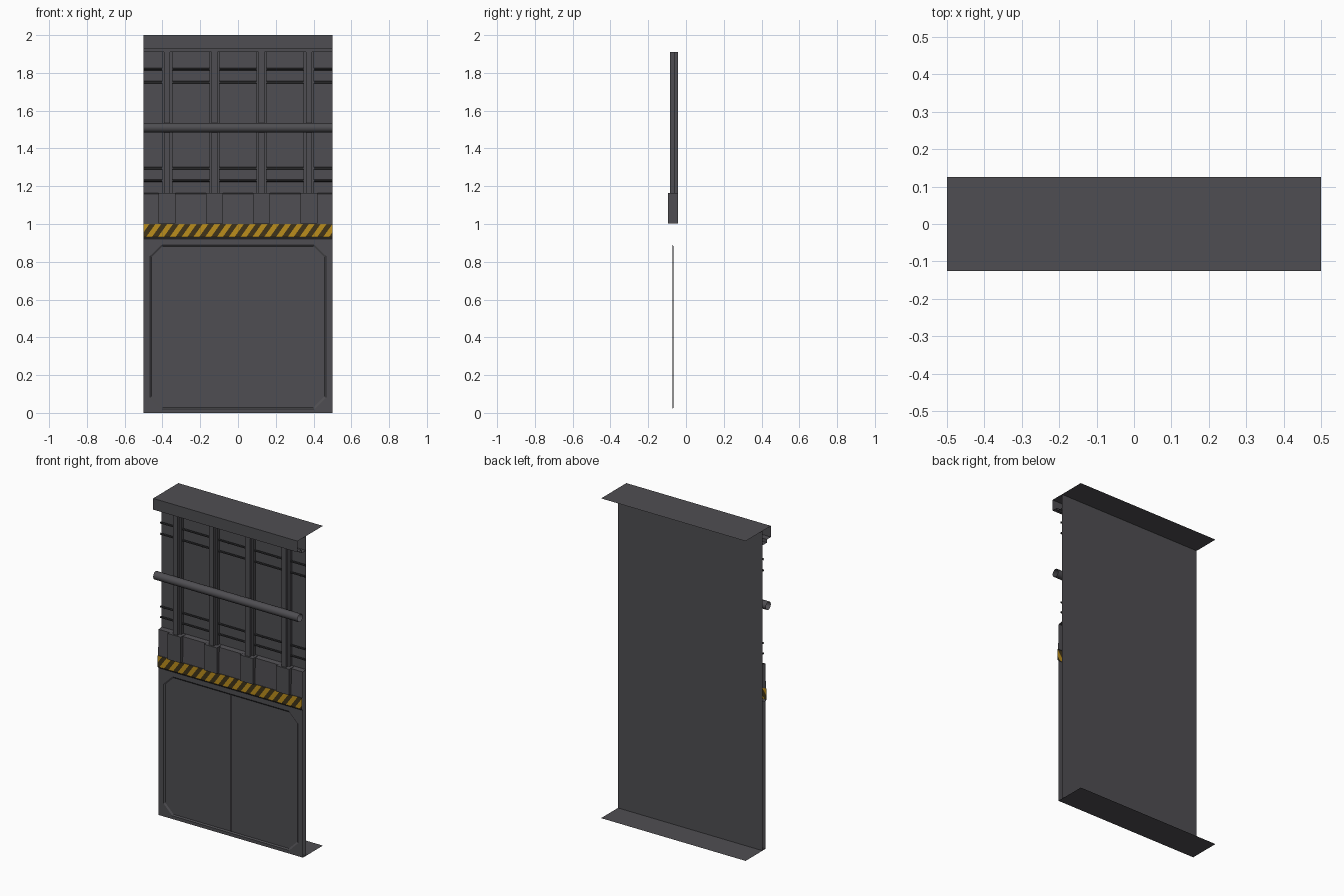
import bpy, bmesh, math
from mathutils import Vector

if "Cube" in bpy.data.objects:
    bpy.data.objects.remove(bpy.data.objects["Cube"], do_unlink=True)


def material(name, rgb):
    m = bpy.data.materials.new(name)
    m.use_nodes = True
    m.diffuse_color = (*rgb, 1)
    m.node_tree.nodes["Principled BSDF"].inputs["Base Color"].default_value = (*rgb, 1)
    return m


GREY = material("dark grey metal", (0.078, 0.076, 0.084))
DARK = material("blackened metal", (0.035, 0.035, 0.038))
YELLOW = material("hazard yellow", (0.5, 0.27, 0.012))
BLACK = material("hazard black", (0.05, 0.033, 0.01))

BACK, FRONT, HALF = -0.042, -0.072, 0.5
COLUMNS = (-0.375, -0.125, 0.125, 0.375)


def finish(name, bm, *mats):
    mesh = bpy.data.meshes.new(name)
    bm.to_mesh(mesh)
    bm.free()
    for m in mats:
        mesh.materials.append(m)
    ob = bpy.data.objects.new(name, mesh)
    bpy.context.collection.objects.link(ob)
    return ob


def sheet(name, profile, mat=GREY):
    """Open sheet: a (y, z) profile swept across the full width."""
    bm = bmesh.new()
    rows = [[bm.verts.new((x, y, z)) for x in (-HALF, HALF)] for y, z in profile]
    for a, b in zip(rows, rows[1:]):
        bm.faces.new((a[0], b[0], b[1], a[1]))
    return finish(name, bm, mat)


def box(name, x, y0, y1, z0, z1, width, mat=GREY):
    bm = bmesh.new()
    bmesh.ops.create_cube(bm, size=1)
    bmesh.ops.scale(bm, vec=(width, y1 - y0, z1 - z0), verts=bm.verts)
    bmesh.ops.translate(bm, vec=(x, (y0 + y1) / 2, (z0 + z1) / 2), verts=bm.verts)
    return finish(name, bm, mat)


def tube(name, x0, x1, y, z, radius, sides, mat):
    bm = bmesh.new()
    bmesh.ops.create_cone(bm, segments=sides, radius1=radius, radius2=radius, depth=x1 - x0)
    for v in bm.verts:
        v.co = Vector(((x0 + x1) / 2 + v.co.z, y + v.co.x, z + v.co.y))
    ob = finish(name, bm, mat)
    ob.data.shade_smooth()
    ob.data.set_sharp_from_angle(angle=math.radians(50))
    return ob


# Thin shells: rear wall, ceiling with lintel, floor, and the ledge under the columns
sheet("rear_wall", [(BACK, 2), (BACK, 0)])
sheet("ceiling_lintel", [(0.125, 2), (-0.125, 2), (-0.125, 1.93), (-0.085, 1.93),
                         (-0.085, 1.91), (BACK, 1.91)])
sheet("floor", [(FRONT, 0), (0.125, 0)])
sheet("ledge", [(BACK, 1.165), (-0.07, 1.16), (-0.076, 1.0)])
sheet("hazard_lip", [(-0.08, 0.93), (FRONT, 0.92)])
sheet("hazard_top", [(-0.076, 1.0), (-0.08, 1.0)])

# Columns with back flanges and foot blocks
for i, x in enumerate(COLUMNS, 1):
    box(f"column_{i}", x, -0.085, BACK, 1.16, 1.91, 0.032)
    box(f"column_flange_{i}", x, -0.062, BACK, 1.16, 1.91, 0.054)
    box(f"column_foot_{i}", x, -0.095, BACK, 1.003, 1.165, 0.09)

# Thin rods between the columns
stops = [-HALF, *COLUMNS, HALF]
for z in (1.82, 1.75, 1.295, 1.23):
    for a, b in zip(stops, stops[1:]):
        x0 = a if a == -HALF else a + 0.027
        x1 = b if b == HALF else b - 0.027
        tube("rod", x0, x1, -0.05, z, 0.0065, 6, DARK)

# Large pipe across the columns
tube("pipe", -HALF, HALF, -0.1, 1.51, 0.025, 12, GREY)

# Hazard strip: slanted bands trimmed at both ends
bm = bmesh.new()
count, lean = 34, 0.05
step = 2 * HALF / (count - 2)
low = [bm.verts.new((-HALF - lean + i * step, -0.08, 0.93)) for i in range(count + 1)]
top = [bm.verts.new((v.co.x + lean, -0.08, 1.0)) for v in low]
for i in range(count):
    f = bm.faces.new((low[i], low[i + 1], top[i + 1], top[i]))
    f.material_index = i % 2
for side in (-1, 1):
    bmesh.ops.bisect_plane(bm, geom=bm.verts[:] + bm.edges[:] + bm.faces[:],
                           plane_co=(side * HALF, 0, 0), plane_no=(side, 0, 0),
                           clear_outer=True)
finish("hazard_strip", bm, YELLOW, BLACK)


# Lower wall with a chamfered opening
def octagon(w, z0, z1, c):
    return [(-w + c, z0), (w - c, z0), (w, z0 + c), (w, z1 - c),
            (w - c, z1), (-w + c, z1), (-w, z1 - c), (-w, z0 + c)]


bm = bmesh.new()
hole = octagon(0.465, 0.02, 0.89, 0.06)
inner = octagon(0.457, 0.028, 0.882, 0.058)
ring = [bm.verts.new((x, FRONT, z)) for x, z in hole]
deep = [bm.verts.new((x, FRONT + 0.006, z)) for x, z in inner]
border = []
for i, (x, z) in enumerate(hole):
    horizontal = i in (0, 1, 4, 5)
    bx = x if horizontal else math.copysign(HALF, x)
    bz = (0 if z < 0.5 else 0.92) if horizontal else z
    border.append(bm.verts.new((bx, FRONT, bz)))
for i in range(8):
    j = (i + 1) % 8
    outer = [border[i], border[j]]
    if i % 2:
        corner = (math.copysign(HALF, hole[i][0]), FRONT, 0 if hole[i][1] < 0.5 else 0.92)
        outer.insert(1, bm.verts.new(corner))
    bm.faces.new([*outer, ring[j], ring[i]])
    bm.faces.new((ring[i], ring[j], deep[j], deep[i]))
finish("lower_wall", bm, GREY)

# Recessed door leaves meeting at a narrow centre seam
for name, side in (("right_door_leaf", -1), ("left_door_leaf", 1)):
    bm = bmesh.new()
    bm.faces.new([bm.verts.new((x, FRONT + 0.006, z)) for x, z in inner])
    bmesh.ops.bisect_plane(bm, geom=bm.verts[:] + bm.edges[:] + bm.faces[:],
                           plane_co=(side * 0.001, 0, 0), plane_no=(-side, 0, 0),
                           clear_outer=True)
    finish(name, bm, GREY)
